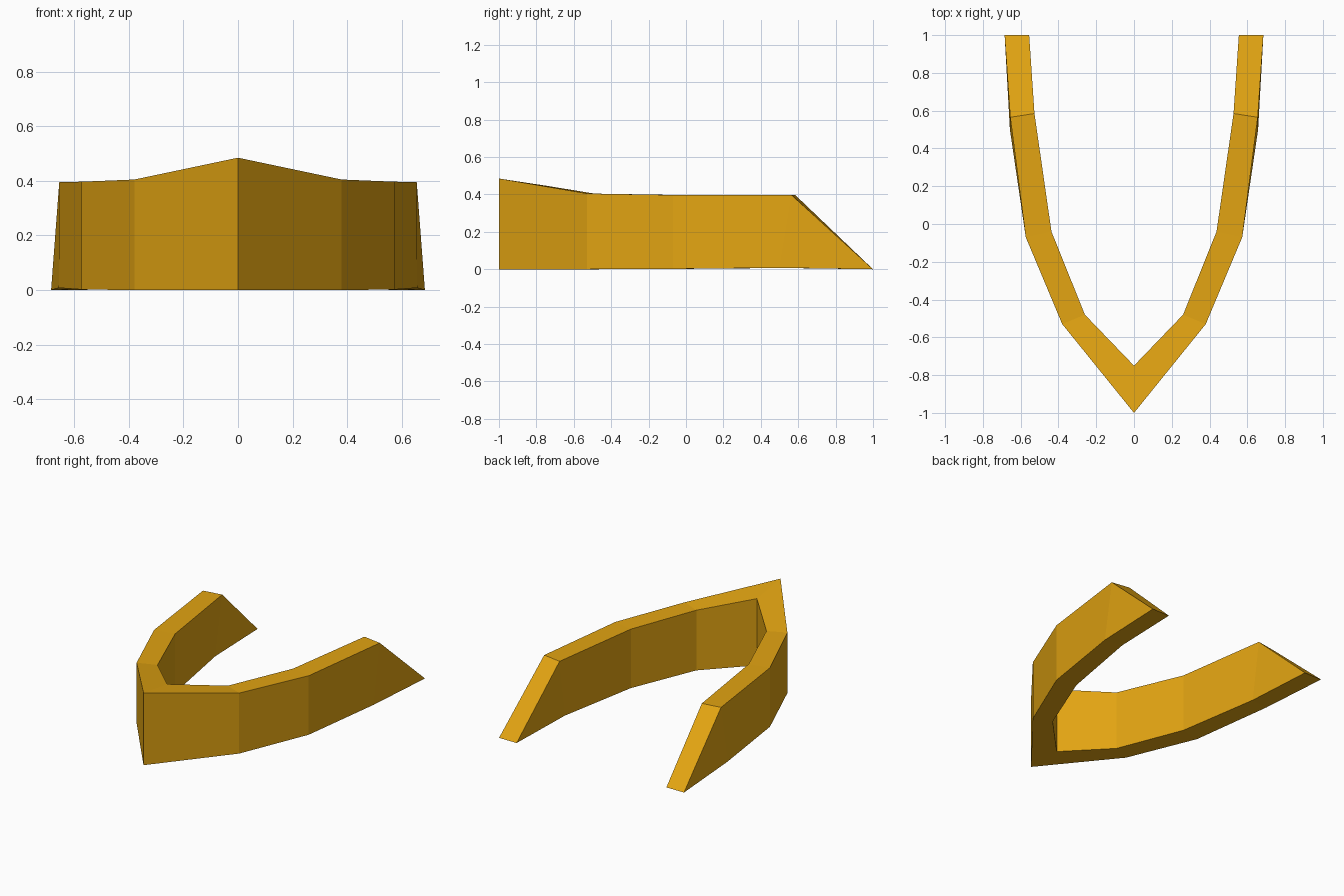
import bpy
import bmesh

if "Cube" in bpy.data.objects:
    bpy.data.objects.remove(bpy.data.objects["Cube"])

gold = bpy.data.materials.new("golden yellow")
gold.diffuse_color = (0.76, 0.37, 0.006, 1)
gold.use_nodes = True
gold.node_tree.nodes["Principled BSDF"].inputs["Base Color"].default_value = gold.diffuse_color

# Right half of the V: outer (x, y), inner (x, y), bottom z, outer top z, inner top z
stations = [
    ((0.0, -1.0), (0.0, -0.75), 0.0, 0.485, 0.447),
    ((0.38, -0.53), (0.26, -0.48), 0.0, 0.405, 0.403),
    ((0.573, -0.07), (0.437, -0.04), 0.002, 0.397, 0.397),
]
bm = bmesh.new()


def ring(outer_low, outer_top, inner_top, inner_low):
    return [bm.verts.new(p) for p in (outer_low, outer_top, inner_top, inner_low)]


rings = [ring((*o, z), (*o, zo), (*i, zi), (*i, z)) for o, i, z, zo, zi in stations]
# last section leans outwards at the bottom, before the slanted tip
rings.append(ring((0.657, 0.5, 0.008), (0.655, 0.565, 0.396),
                  (0.527, 0.585, 0.396), (0.532, 0.52, 0.007)))

# Skin between neighbouring sections
for a, b in zip(rings, rings[1:]):
    for k in range(4):
        n = (k + 1) % 4
        bm.faces.new((a[k], a[n], b[n], b[k]))

# Slanted wedge tip
ol, ot, it, il = rings[-1]
tip_out = bm.verts.new((0.685, 1.0, 0.0))
tip_in = bm.verts.new((0.555, 1.0, 0.0))
for f in ((ol, ot, tip_out), (it, il, tip_in), (ot, it, tip_in, tip_out), (il, ol, tip_out, tip_in)):
    bm.faces.new(f)

# Mirror to the left side and weld at the point of the V
bmesh.ops.mirror(bm, geom=bm.verts[:] + bm.edges[:] + bm.faces[:], axis='X', merge_dist=0.001)
bmesh.ops.remove_doubles(bm, verts=bm.verts[:], dist=0.0005)
bmesh.ops.recalc_face_normals(bm, faces=bm.faces[:])

mesh = bpy.data.meshes.new("v_shaped_band")
bm.to_mesh(mesh)
bm.free()
mesh.materials.append(gold)
band = bpy.data.objects.new("v_shaped_band", mesh)
bpy.context.collection.objects.link(band)
